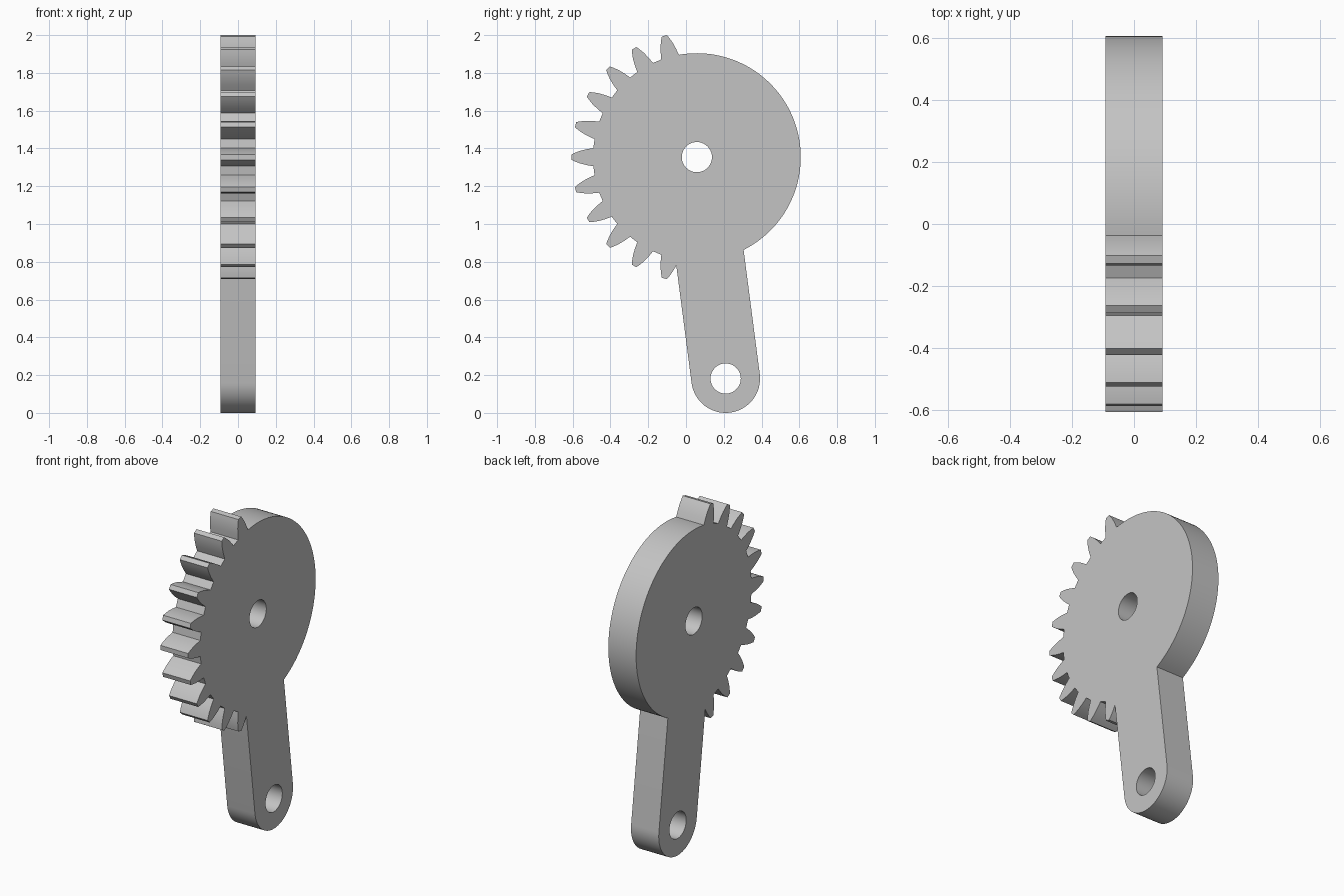
import bpy, bmesh, math
from mathutils import Vector

cube = bpy.data.objects.get("Cube")
if cube:
    bpy.data.objects.remove(cube)

HALF_DEPTH = 0.0925
HUB = Vector((0.0575, 1.354))      # all profiles are in (y, z)
PIVOT = Vector((0.21, 0.182))
HUB_R, ARM_R, HOLE_R = 0.55, 0.182, 0.08
PITCH = math.radians(15)
# Tooth flank as (radius, half width), root to tip
FLANK = [(0.55, 0.048), (0.585, 0.042), (0.62, 0.033), (0.648, 0.022), (0.665, 0.014)]


def arc(centre, radius, start, end, steps):
    angles = [start + (end - start) * i / steps for i in range(steps + 1)]
    return [centre + radius * Vector((math.cos(a), math.sin(a))) for a in angles]


def tooth(angle):
    out = Vector((math.cos(angle), math.sin(angle)))
    side = Vector((-out.y, out.x))
    rise = [HUB + out * math.sqrt(r * r - w * w) - side * w for r, w in FLANK]
    fall = [HUB + out * math.sqrt(r * r - w * w) + side * w for r, w in reversed(FLANK)]
    return rise + fall


# Outline, anticlockwise: plain rim, teeth, arm
axis = PIVOT - HUB
axis_angle = math.atan2(axis.y, axis.x)
arm_dir = axis.normalized()
arm_side = Vector((-arm_dir.y, arm_dir.x))
rim_start = axis_angle + math.asin(ARM_R / HUB_R)
rim_end = math.radians(105) - math.asin(FLANK[0][1] / HUB_R)

outline = arc(HUB, HUB_R, rim_start, rim_end, 64)[:-1]
for i in range(11):
    outline += tooth(math.radians(105) + i * PITCH)
# The last flank runs into the side of the arm
outline = outline[:-2]
edge_start = PIVOT - arm_side * ARM_R
outline.append(edge_start + arm_dir * ((0.78 - edge_start.y) / arm_dir.y))
outline += arc(PIVOT, ARM_R, axis_angle - math.pi / 2, axis_angle + math.pi / 2, 32)

# Round holes at the hub and the arm end
holes = [arc(c, HOLE_R, 0, math.tau, 40)[:-1] for c in (HUB, PIVOT)]

# Fill the flat profile around its holes and extrude it to a plate
bm = bmesh.new()
edges = []
for loop in [outline] + holes:
    verts = [bm.verts.new((-HALF_DEPTH, p.x, p.y)) for p in loop]
    edges += [bm.edges.new((v, verts[(i + 1) % len(verts)])) for i, v in enumerate(verts)]
bmesh.ops.triangle_fill(bm, edges=edges, use_beauty=True)
result = bmesh.ops.extrude_face_region(bm, geom=bm.faces[:], use_keep_orig=True)
moved = [g for g in result["geom"] if isinstance(g, bmesh.types.BMVert)]
bmesh.ops.translate(bm, verts=moved, vec=(2 * HALF_DEPTH, 0, 0))
bmesh.ops.recalc_face_normals(bm, faces=bm.faces[:])
mesh = bpy.data.meshes.new("sector_gear_arm")
bm.to_mesh(mesh)
bm.free()

gear = bpy.data.objects.new("sector_gear_arm", mesh)
bpy.context.collection.objects.link(gear)

# Plain grey
grey = bpy.data.materials.new("plain_grey")
grey.use_nodes = True
colour = (0.55, 0.55, 0.55, 1)
grey.diffuse_color = colour
grey.node_tree.nodes["Principled BSDF"].inputs["Base Color"].default_value = colour
mesh.materials.append(grey)

# Smooth rim and bores, sharp teeth and edges
bpy.ops.object.select_all(action="DESELECT")
gear.select_set(True)
bpy.context.view_layer.objects.active = gear
bpy.ops.object.shade_smooth_by_angle(angle=math.radians(30))
